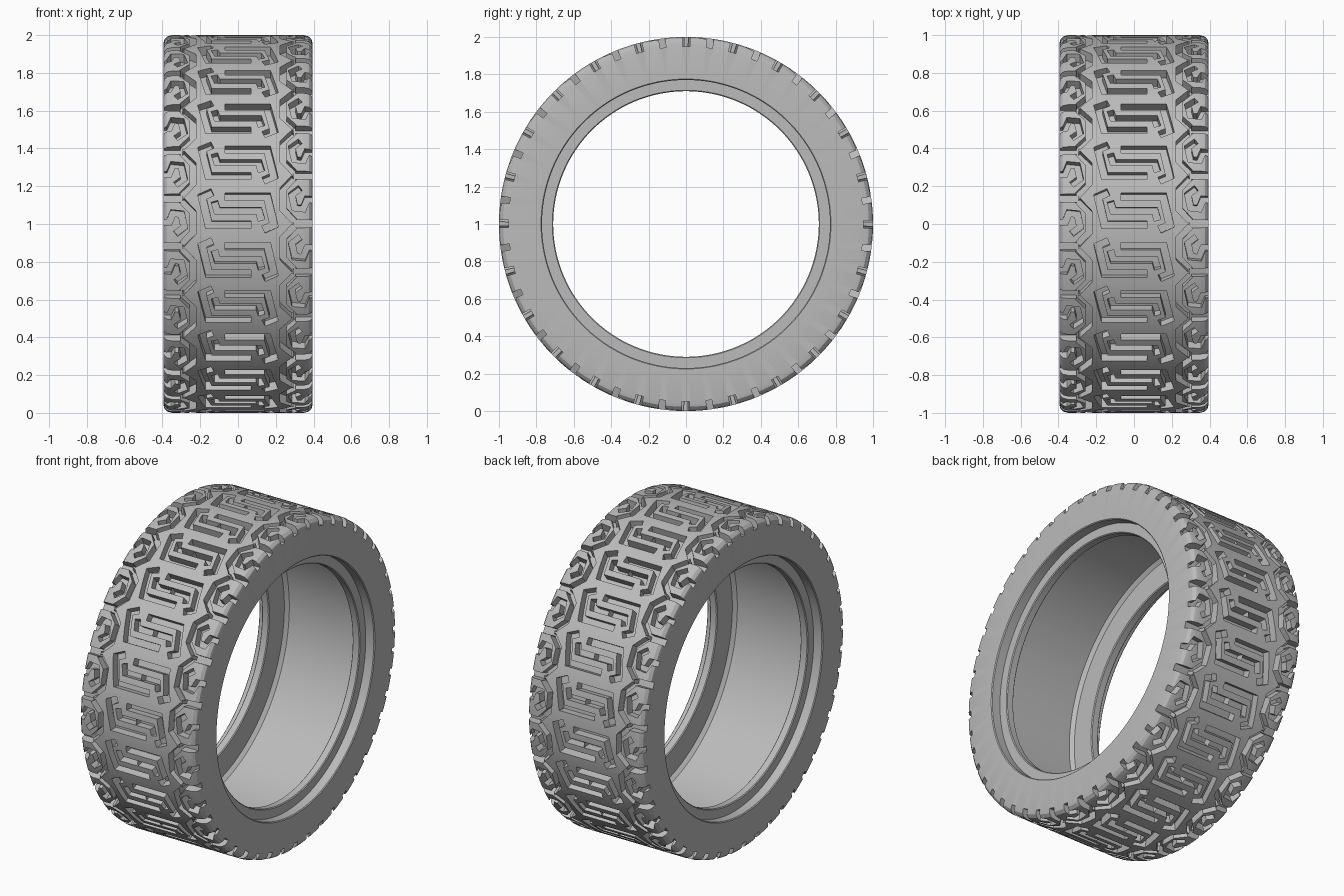
import bpy, bmesh, math
from mathutils import Vector

cube = bpy.data.objects.get("Cube")
if cube:
    bpy.data.objects.remove(cube)

REPEATS = 24                      # tread blocks around the tyre
PITCH = 2 * math.pi / REPEATS
PHASE = 0.07                      # angle of the first tread motif
FLOOR, ABOVE = 0.95, 1.04         # radii of groove floor and cutter top

rubber = bpy.data.materials.new("grey rubber")
rubber.use_nodes = True
rubber.diffuse_color = (0.5, 0.5, 0.5, 1)
rubber.node_tree.nodes["Principled BSDF"].inputs["Base Color"].default_value = rubber.diffuse_color


def around(x, angle, r):
    return (x, -r * math.cos(angle), 1 + r * math.sin(angle))


def make_object(name, bm):
    bmesh.ops.recalc_face_normals(bm, faces=bm.faces)
    mesh = bpy.data.meshes.new(name)
    bm.to_mesh(mesh)
    bm.free()
    mesh.materials.append(rubber)
    obj = bpy.data.objects.new(name, mesh)
    bpy.context.collection.objects.link(obj)
    return obj


def strip_sides(path, width):
    """Mitred left and right outlines of a path in the (x, angle) plane."""
    pts = [Vector(p) for p in path]
    pts = [a.lerp(b, i / 3) for a, b in zip(pts, pts[1:]) for i in range(3)] + [pts[-1]]
    sides = []
    for i, p in enumerate(pts):
        before = (p - pts[max(i - 1, 0)]).normalized()
        after = (pts[min(i + 1, len(pts) - 1)] - p).normalized()
        along = (before + after).normalized()
        normal = Vector((-along.y, along.x))
        straight = after if after.length else before
        miter = max(along.dot(straight), 0.5)
        sides.append((p + normal * width / 2 / miter, p - normal * width / 2 / miter))
    return sides


def add_groove(bm, path, width, turn):
    """Closed bar bent round the tyre along a path."""
    rings = []
    for left, right in strip_sides(path, width):
        corners = ((left, FLOOR), (right, FLOOR), (right, ABOVE), (left, ABOVE))
        rings.append([bm.verts.new(around(p.x, p.y + turn, r)) for p, r in corners])
    for a, b in zip(rings, rings[1:]):
        for i in range(4):
            j = (i + 1) % 4
            bm.faces.new((a[i], a[j], b[j], b[i]))
    bm.faces.new(rings[0])
    bm.faces.new(rings[-1])


def cutter(name, grooves):
    bm = bmesh.new()
    for n in range(REPEATS):
        for path, width in grooves:
            for sign in (1, -1):      # half-turn symmetry of the motif
                flipped = [(sign * x, sign * a) for x, a in path]
                add_groove(bm, flipped, width, PHASE + n * PITCH)
    obj = make_object(name, bm)
    obj.hide_render = True
    return obj


# Tyre body: mirrored profile spun round the x axis
half = [(0.35, 1.0), (0.375, 0.993), (0.39, 0.977), (0.395, 0.955), (0.395, 0.775),
        (0.39, 0.77), (0.335, 0.77), (0.335, 0.715), (0.33, 0.71), (0.29, 0.71),
        (0.285, 0.715), (0.285, 0.86), (0.265, 0.88)]
profile = half + [(-x, r) for x, r in reversed(half)]
bm = bmesh.new()
SEGMENTS = 192
loops = [[bm.verts.new(around(x, 2 * math.pi * s / SEGMENTS, r)) for x, r in profile]
         for s in range(SEGMENTS)]
for s in range(SEGMENTS):
    a, b = loops[s], loops[(s + 1) % SEGMENTS]
    for i in range(len(profile)):
        j = (i + 1) % len(profile)
        bm.faces.new((a[i], a[j], b[j], b[i]))
tyre = make_object("tyre", bm)

# Tread grooves, drawn for the left half of one motif
SHOULDER = -0.062                 # angle of the shoulder block from the motif
def shoulder(path):
    return [(x, a + SHOULDER) for x, a in path]

centre_hook = [(0.07, -0.075), (-0.155, -0.075), (-0.19, 0.075), (-0.135, 0.1)]
centre_step = [(0.0, 0.0), (-0.11, 0.0), (-0.125, 0.05)]
edge_slot = shoulder([(-0.43, PITCH / 2), (-0.295, PITCH / 2)])
edge_hook = shoulder([(-0.43, 0.0), (-0.365, 0.0), (-0.345, 0.05), (-0.3, 0.045),
                      (-0.285, -0.025), (-0.33, -0.06)])
block_outline = shoulder([(-0.298, 0.117), (-0.24, 0.055), (-0.24, -0.055), (-0.298, -0.117)])

cutters = [cutter("groove_cutter", [(centre_hook, 0.04), (centre_step, 0.036),
                                    (edge_slot, 0.042), (edge_hook, 0.034)]),
           cutter("outline_cutter", [(block_outline, 0.034)])]

bpy.context.view_layer.objects.active = tyre
for c in cutters:
    mod = tyre.modifiers.new("cut", "BOOLEAN")
    mod.operation = "DIFFERENCE"
    mod.solver = "MANIFOLD"
    mod.object = c
    bpy.ops.object.modifier_apply(modifier=mod.name)
for c in cutters:
    bpy.data.objects.remove(c)

bpy.ops.object.select_all(action="DESELECT")
tyre.select_set(True)
bpy.ops.object.shade_smooth_by_angle(angle=math.radians(30))
